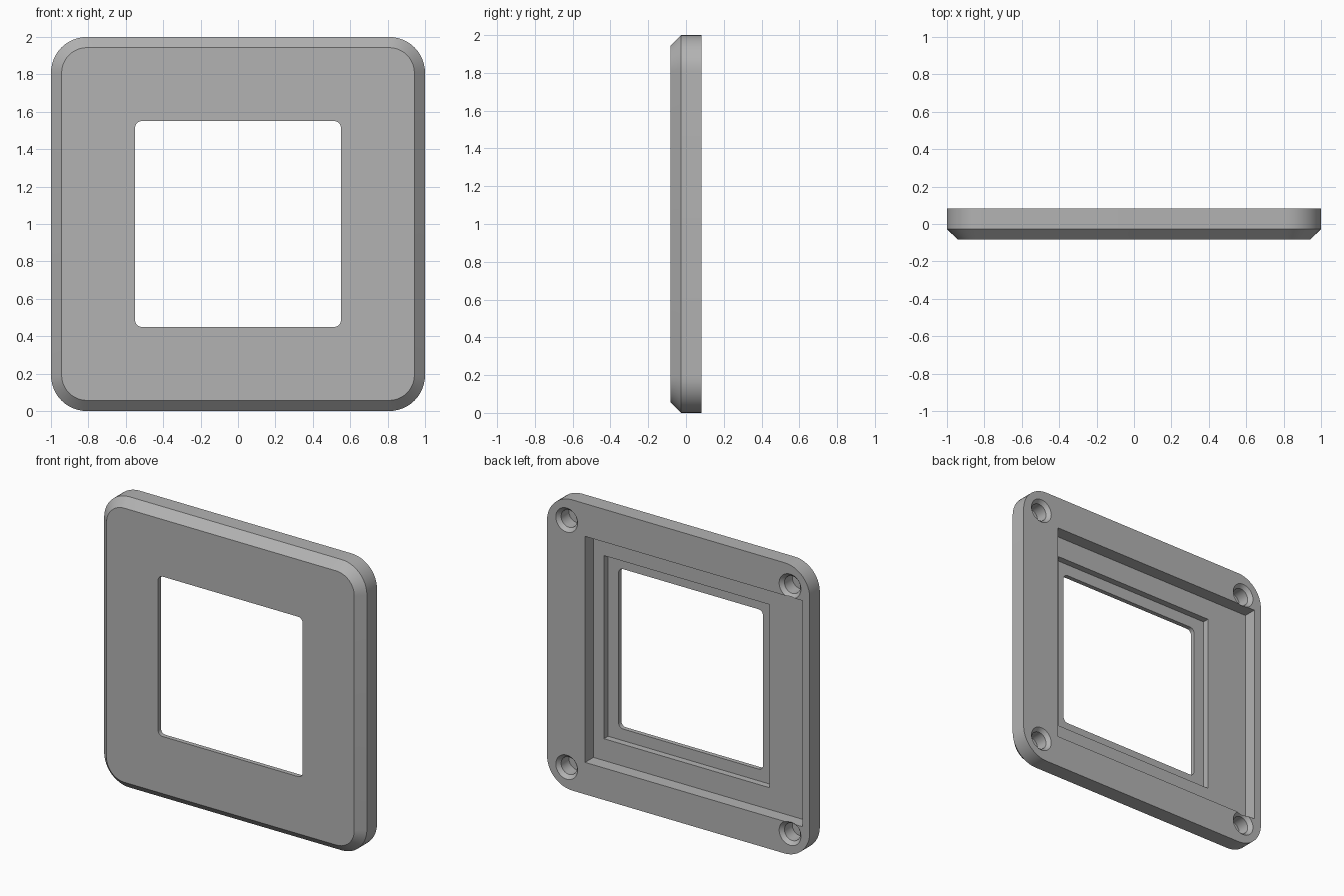
import bpy, bmesh
from math import pi, sin, cos, radians

old = bpy.data.objects.get("Cube")
if old:
    bpy.data.objects.remove(old)

FRONT, BACK = -0.083, 0.083
MID = 1.0            # height of the plate centre
OVER = 0.05          # how far cutters reach past a face

grey = bpy.data.materials.new("grey plastic")
grey.use_nodes = True
colour = (0.45, 0.45, 0.45, 1)
grey.diffuse_color = colour
grey.node_tree.nodes["Principled BSDF"].inputs["Base Color"].default_value = colour


def rounded_rect(x0, x1, z0, z1, radius, steps=12):
    """Outline of a rectangle with rounded corners in the x-z plane."""
    if radius == 0:
        return [(x1, z1), (x0, z1), (x0, z0), (x1, z0)]
    corners = [(x1 - radius, z1 - radius), (x0 + radius, z1 - radius),
               (x0 + radius, z0 + radius), (x1 - radius, z0 + radius)]
    points = []
    for quarter, (cx, cz) in enumerate(corners):
        for i in range(steps + 1):
            a = (quarter + i / steps) * pi / 2
            points.append((cx + radius * cos(a), cz + radius * sin(a)))
    return points


def square(half, radius):
    return rounded_rect(-half, half, MID - half, MID + half, radius)


def circle(cx, cz, radius, sides=32):
    return [(cx + radius * cos(2 * pi * i / sides),
             cz + radius * sin(2 * pi * i / sides)) for i in range(sides)]


def loft(name, sections):
    """Closed solid through matching outlines, each given with its y."""
    bm = bmesh.new()
    rings = [[bm.verts.new((x, y, z)) for x, z in outline]
             for y, outline in sections]
    for a, b in zip(rings, rings[1:]):
        for i in range(len(a)):
            j = (i + 1) % len(a)
            bm.faces.new((a[i], a[j], b[j], b[i]))
    bm.faces.new(rings[0])
    bm.faces.new(rings[-1])
    bmesh.ops.recalc_face_normals(bm, faces=bm.faces)
    mesh = bpy.data.meshes.new(name)
    bm.to_mesh(mesh)
    bm.free()
    mesh.materials.append(grey)
    obj = bpy.data.objects.new(name, mesh)
    bpy.context.collection.objects.link(obj)
    return obj


# Plate with a chamfered front rim
plate = loft("frame_plate", [(FRONT, square(0.943, 0.135)),
                             (FRONT + 0.056, square(1.0, 0.192)),
                             (BACK, square(1.0, 0.192))])

# Window, stepped rear pockets
floor_y = BACK - 0.09
ledge_y = floor_y - 0.045
pocket = rounded_rect(-0.945, 0.71, MID - 0.78, MID + 0.775, 0)
step = square(0.63, 0)
window = square(0.55, 0.035)
cutters = [
    loft("window_cutter", [(FRONT - OVER, window), (BACK + OVER, window)]),
    loft("pocket_cutter", [(floor_y, pocket), (BACK + OVER, pocket)]),
    loft("step_cutter", [(ledge_y, step), (BACK + OVER, step)]),
]

# Blind corner holes with a countersunk mouth
for sx in (-1, 1):
    for sz in (-1, 1):
        x, z = 0.85 * sx, MID + 0.85 * sz
        cutters.append(loft("hole_cutter", [
            (BACK - 0.11, circle(x, z, 0.06)),
            (BACK - 0.025, circle(x, z, 0.06)),
            (BACK, circle(x, z, 0.083)),
            (BACK + OVER, circle(x, z, 0.083))]))

for cutter in cutters:
    cut = plate.modifiers.new(cutter.name, 'BOOLEAN')
    cut.operation = 'DIFFERENCE'
    cut.solver = 'EXACT'
    cut.object = cutter

# Apply the cuts, then drop the cutters
bpy.context.view_layer.update()
depsgraph = bpy.context.evaluated_depsgraph_get()
result = bpy.data.meshes.new_from_object(plate.evaluated_get(depsgraph))
plate.modifiers.clear()
plate.data = result
for cutter in cutters:
    bpy.data.objects.remove(cutter)

bpy.ops.object.select_all(action='DESELECT')
plate.select_set(True)
bpy.context.view_layer.objects.active = plate
bpy.ops.object.shade_smooth_by_angle(angle=radians(25))
